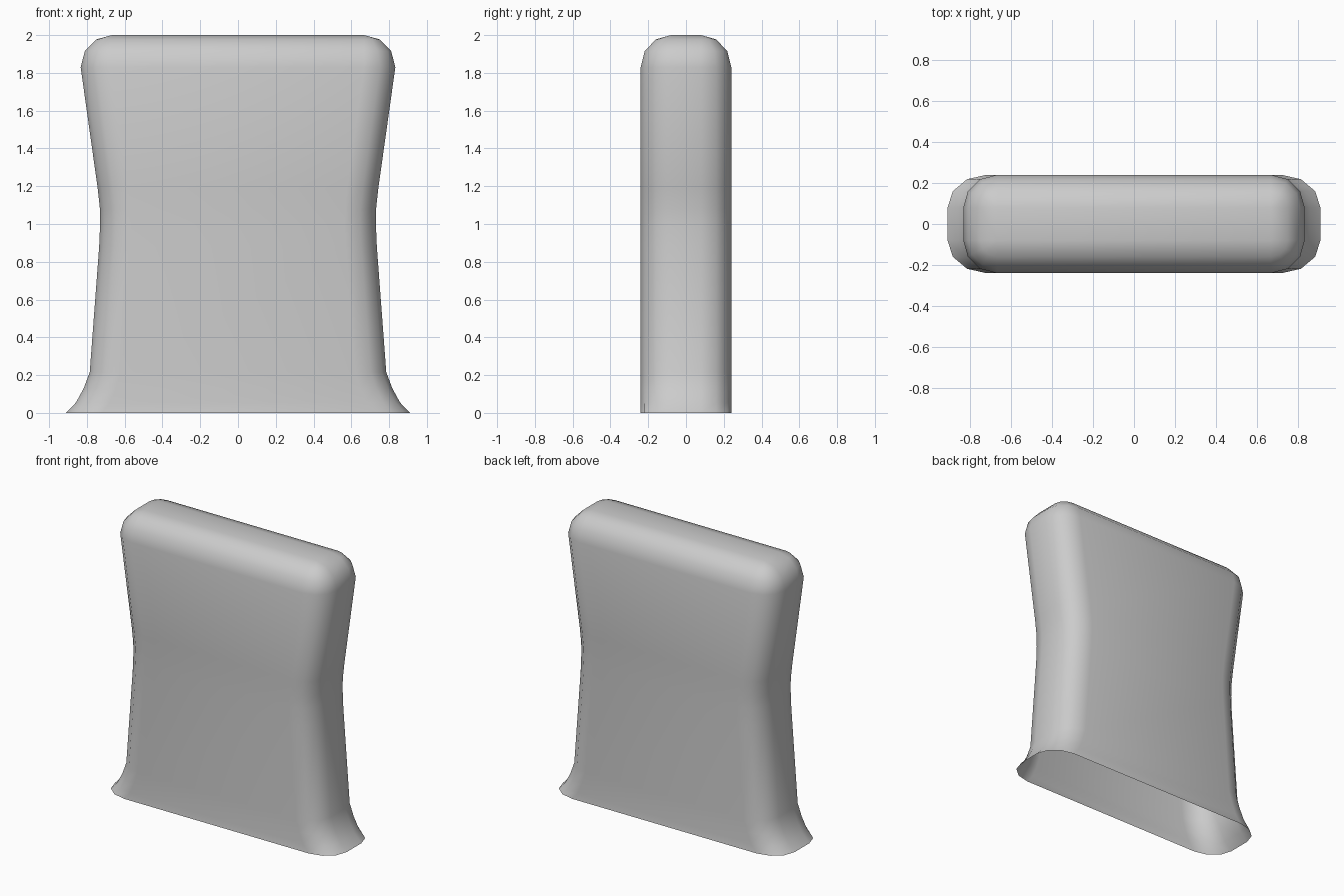
import bpy, bmesh, math

if "Cube" in bpy.data.objects:
    bpy.data.objects.remove(bpy.data.objects["Cube"])

# Half-width profile of the side wall: (z, half width, corner depth along x)
WALL = [(0, .91, .19), (.055, .858, .18), (.13, .817, .17), (.215, .785, .165),
        (.88, .735, .165), (1.0, .73, .165), (1.08, .731, .165),
        (1.19, .743, .165), (1.83, .833, .165)]
HALF_Y, ROUND, SEG = .24, .16, 3


def ring(bm, z, cx, cy, rx, ry):
    """Rounded rectangle from corner centres (cx, cy) and corner radii."""
    verts = []
    for q, (sx, sy) in enumerate([(1, 1), (-1, 1), (-1, -1), (1, -1)]):
        for i in range(SEG + 1):
            a = math.pi / 2 * (q + i / SEG)
            verts.append(bm.verts.new((sx * cx + rx * math.cos(a),
                                       sy * cy + ry * math.sin(a), z)))
    return verts


bm = bmesh.new()
cy = HALF_Y - ROUND

# Waisted wall with a flared, open foot
rings = [ring(bm, z, x - r, cy, r, ROUND) for z, x, r in WALL]

# Rounded top edge
top_z, top_x, top_r = WALL[-1]
for i in range(1, SEG + 1):
    a = math.pi / 2 * i / SEG
    c = math.cos(a)
    rings.append(ring(bm, top_z + (2 - top_z) * math.sin(a),
                      top_x - top_r, cy, top_r * c, ROUND * c))

# Skin the rings and close the top
for low, high in zip(rings, rings[1:]):
    n = len(low)
    for i in range(n):
        j = (i + 1) % n
        bm.faces.new((low[i], low[j], high[j], high[i]))
bm.faces.new(rings[-1])
bmesh.ops.remove_doubles(bm, verts=bm.verts, dist=1e-4)
bmesh.ops.recalc_face_normals(bm, faces=bm.faces)

mesh = bpy.data.meshes.new("waisted_shell")
bm.to_mesh(mesh)
bm.free()
shell = bpy.data.objects.new("waisted_shell", mesh)
bpy.context.collection.objects.link(shell)
bpy.context.view_layer.objects.active = shell
shell.select_set(True)
bpy.ops.object.shade_smooth_by_angle(angle=math.radians(50))
